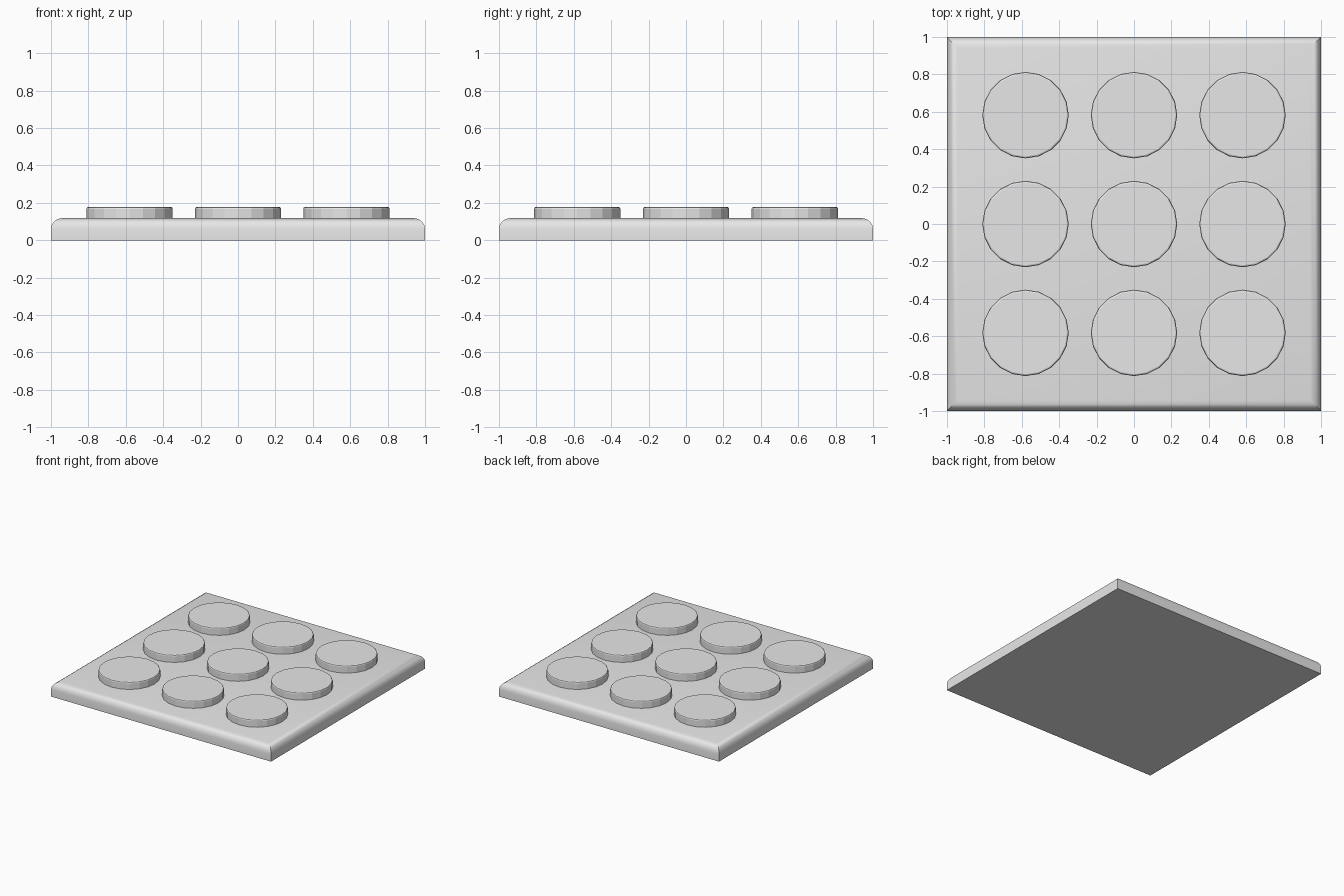
import bpy
import bmesh
from math import sin, cos, pi, sqrt, radians

cube = bpy.data.objects.get("Cube")
if cube:
    bpy.data.objects.remove(cube, do_unlink=True)

grey = bpy.data.materials.new("light_grey")
grey.use_nodes = True
grey.diffuse_color = (0.8, 0.8, 0.8, 1)
grey.node_tree.nodes["Principled BSDF"].inputs["Base Color"].default_value = (0.8, 0.8, 0.8, 1)


def lathe(name, profile, sides, turn=0.0, location=(0, 0, 0)):
    """Closed solid from (radius, height) rings with the given number of sides."""
    bm = bmesh.new()
    rings = []
    for r, z in profile:
        angles = [turn + 2 * pi * i / sides for i in range(sides)]
        rings.append([bm.verts.new((r * cos(a), r * sin(a), z)) for a in angles])
    for low, high in zip(rings, rings[1:]):
        for i in range(sides):
            j = (i + 1) % sides
            bm.faces.new((low[i], low[j], high[j], high[i]))
    bm.faces.new(rings[0][::-1])
    bm.faces.new(rings[-1])
    mesh = bpy.data.meshes.new(name)
    bm.to_mesh(mesh)
    bm.free()
    mesh.materials.append(grey)
    obj = bpy.data.objects.new(name, mesh)
    obj.location = location
    bpy.context.collection.objects.link(obj)
    return obj


def rounded(radius, bottom, top, bevel, steps):
    """Upright wall ending in a quarter-round rim."""
    points = [(radius, bottom)]
    for i in range(steps + 1):
        a = pi / 2 * i / steps
        points.append((radius - bevel * (1 - cos(a)), top - bevel * (1 - sin(a))))
    return points


# Square base plate with rounded top edges and mitred corners
PLATE_TOP = 0.118
plate_profile = [(r * sqrt(2), z) for r, z in rounded(1.0, 0, PLATE_TOP, 0.058, 4)]
plate = lathe("base_plate", plate_profile, 4, turn=pi / 4)
bpy.ops.object.select_all(action="DESELECT")
plate.select_set(True)
bpy.context.view_layer.objects.active = plate
bpy.ops.object.shade_smooth_by_angle(angle=radians(30))

# Three by three grid of low round studs
stud_profile = rounded(0.231, PLATE_TOP - 0.01, 0.178, 0.01, 2)
for row in (-1, 0, 1):
    for col in (-1, 0, 1):
        lathe(f"stud_{row + 2}_{col + 2}", stud_profile, 20,
              location=(col * 0.58, row * 0.582, 0))
